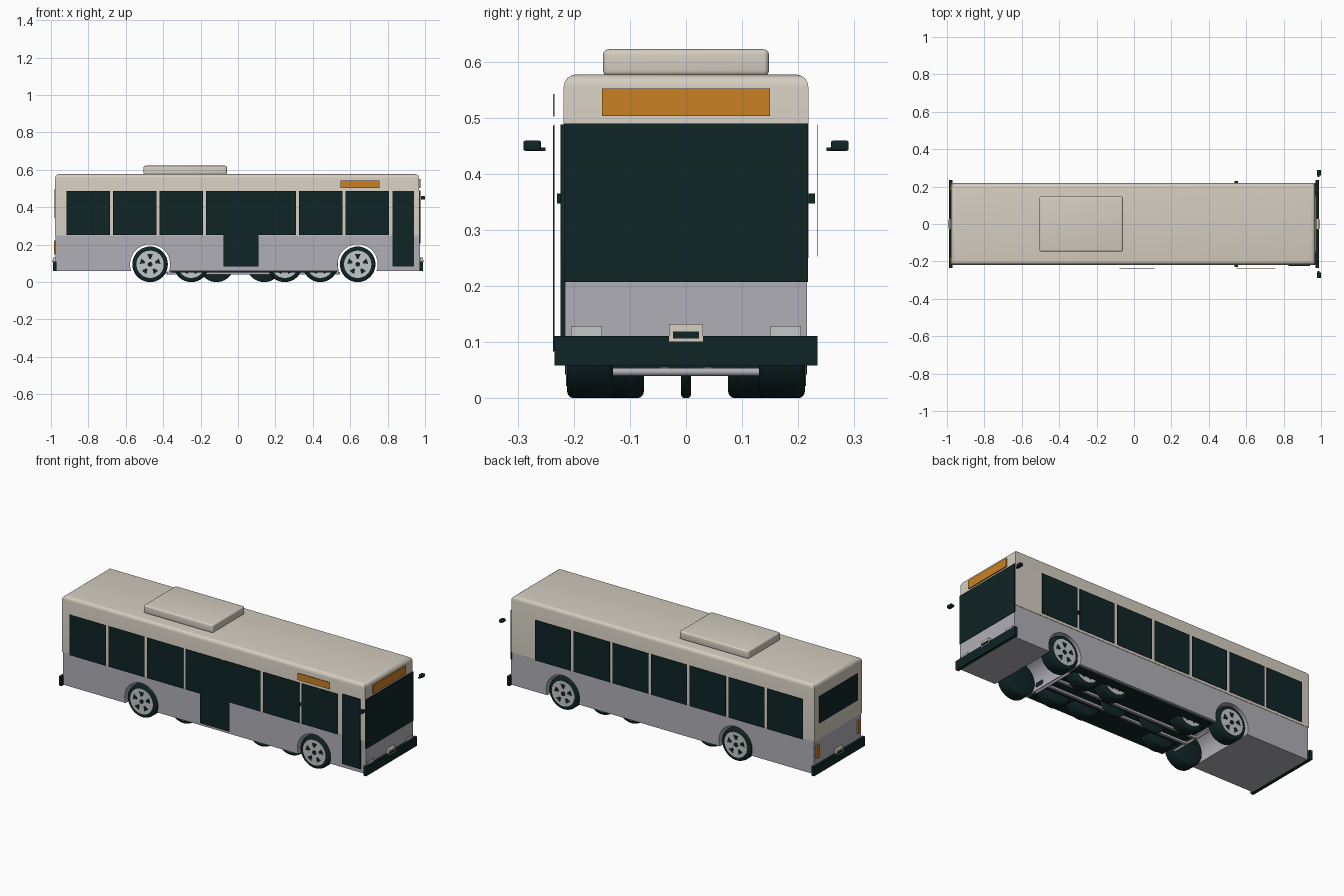
import bpy, bmesh, math
from mathutils import Matrix, Vector

cube = bpy.data.objects.get("Cube")
if cube:
    bpy.data.objects.remove(cube, do_unlink=True)


def material(name, rgb):
    m = bpy.data.materials.new(name)
    m.use_nodes = True
    m.diffuse_color = (*rgb, 1)
    bsdf = next(n for n in m.node_tree.nodes if n.type == 'BSDF_PRINCIPLED')
    bsdf.inputs["Base Color"].default_value = (*rgb, 1)
    return m


CREAM = material("warm cream", (0.66, 0.61, 0.53))
GREY = material("cool grey", (0.43, 0.43, 0.47))
DARK = material("dark teal black", (0.005, 0.018, 0.019))
AMBER = material("amber", (0.60, 0.22, 0.018))
SILVER = material("silver", (0.55, 0.57, 0.57))


def finish(name, bm, mat):
    bmesh.ops.recalc_face_normals(bm, faces=bm.faces)
    me = bpy.data.meshes.new(name)
    bm.to_mesh(me)
    bm.free()
    ob = bpy.data.objects.new(name, me)
    bpy.context.collection.objects.link(ob)
    me.materials.append(mat)
    return ob


def smooth(ob):
    bpy.ops.object.select_all(action='DESELECT')
    ob.select_set(True)
    bpy.context.view_layer.objects.active = ob
    bpy.ops.object.shade_smooth_by_angle(angle=math.radians(40))


def box(name, mat, x, y, z, bevel=0, pick=None):
    """Box from (min, max) ranges, bevelling the edges chosen by pick."""
    bm = bmesh.new()
    bmesh.ops.create_cube(bm, size=1)
    for v in bm.verts:
        v.co = Vector([r[0] if c < 0 else r[1] for c, r in zip(v.co, (x, y, z))])
    if bevel:
        edges = [e for e in bm.edges if pick is None or pick(e)]
        bmesh.ops.bevel(bm, geom=edges, offset=bevel, segments=4,
                        profile=0.5, affect='EDGES')
    ob = finish(name, bm, mat)
    if bevel:
        smooth(ob)
    return ob


def cylinder(name, mat, x, y, z, radius, bevel=0, sides=40):
    """Cylinder along y, spanning the range y."""
    bm = bmesh.new()
    place = Matrix.Translation((x, (y[0] + y[1]) / 2, z)) @ Matrix.Rotation(math.pi / 2, 4, 'X')
    bmesh.ops.create_cone(bm, cap_ends=True, segments=sides, radius1=radius,
                          radius2=radius, depth=abs(y[1] - y[0]), matrix=place)
    if bevel:
        rims = [e for e in bm.edges if any(len(f.verts) > 4 for f in e.link_faces)]
        bmesh.ops.bevel(bm, geom=rims, offset=bevel, segments=3,
                        profile=0.5, affect='EDGES')
    ob = finish(name, bm, mat)
    smooth(ob)
    return ob


def span(side, a, b):
    return tuple(sorted((side * a, side * b)))


AXLES = (-0.47, 0.64)
R = 0.095

# Body shell: grey skirt and cream upper with rounded roof edges
lower = box("lower_body", GREY, (-0.975, 0.974), (-0.216, 0.216), (0.06, 0.25))
for x in AXLES:
    cutter = cylinder("arch_cutter", DARK, x, (-0.3, 0.3), R, 0.107, sides=48)
    cutter.hide_render = True
    cutter.hide_set(True)
    mod = lower.modifiers.new("arch", 'BOOLEAN')
    mod.object = cutter
    mod.solver = 'EXACT'

box("upper_body", CREAM, (-0.978, 0.969), (-0.218, 0.218), (0.25, 0.577), 0.022,
    lambda e: all(v.co.z > 0.5 for v in e.verts))
box("roof_unit", CREAM, (-0.505, -0.059), (-0.148, 0.148), (0.574, 0.622), 0.01)

# Underside
box("underbody", DARK, (-0.36, 0.53), (-0.2, 0.2), (0.052, 0.062))
for s in (-1, 1):
    box("chassis_rail", GREY, (-0.38, 0.54), span(s, 0.03, 0.045), (0.04, 0.056))
for x in (-0.38, 0.54):
    cylinder("cross_bar", GREY, x, (-0.13, 0.13), 0.047, 0.007, sides=16)


def wheel(name, x, side, inner, outer):
    cylinder(name + "_tyre", DARK, x, span(side, inner, outer), R, R, 0.012)
    cylinder(name + "_rim", SILVER, x, span(side, outer - 0.01, outer + 0.002), R, 0.073)
    cylinder(name + "_hub", DARK, x, span(side, outer, outer + 0.004), R, 0.013, sides=20)
    # Five wedge openings between the spokes
    bm = bmesh.new()
    for k in range(5):
        a = math.tau * k / 5 + math.pi / 2
        loop = []
        for r, w in ((0.030, -0.16), (0.056, -0.27), (0.056, 0.27), (0.030, 0.16)):
            loop.append(bm.verts.new((x + r * math.cos(a + w), side * (outer + 0.003),
                                      R + r * math.sin(a + w))))
        bm.faces.new(loop)
    ob = finish(name + "_openings", bm, DARK)
    solid = ob.modifiers.new("thickness", 'SOLIDIFY')
    solid.thickness = 0.002
    solid.offset = 0


for s in (-1, 1):
    for x in AXLES:
        wheel("main_wheel", x, s, 0.13, 0.212)
    for x in (-0.25, 0.25, 0.44):
        wheel("inner_wheel", x, s, 0.075, 0.15)
for x in (-0.115, 0.14):
    cylinder("centre_disc", DARK, x, (-0.009, 0.009), R, R, 0.007)

# Side windows, handles and mirrors
for s in (-1, 1):
    pane = span(s, 0.234, 0.2355)
    for i in range(7):
        x = -0.917 + i * 0.2485
        box("side_window", DARK, (x, x + 0.232), pane, (0.253, 0.488))
    box("side_marker", DARK, (0.537, 0.557), span(s, 0.216, 0.23), (0.347, 0.365))
    box("mirror", DARK, (0.979, 1.0), span(s, 0.258, 0.29), (0.441, 0.459), 0.004)
    box("mirror_arm", DARK, (0.982, 0.992), span(s, 0.25, 0.265), (0.441, 0.447))
    box("headlight", SILVER, (0.965, 0.979), span(s, 0.15, 0.205), (0.111, 0.129))
    box("tail_light", AMBER, (-0.983, -0.972), span(s, 0.178, 0.202), (0.147, 0.222))

# Doors and destination panel on the kerb side
KERB = (-0.237, -0.2345)
box("middle_door", DARK, (-0.078, 0.11), KERB, (0.083, 0.486))
box("front_door", DARK, (0.826, 0.941), (-0.2235, -0.215), (0.083, 0.488))
box("side_display", AMBER, (0.548, 0.757), KERB, (0.502, 0.542))

# Front and rear ends
box("windscreen", DARK, (0.968, 0.977), (-0.217, 0.217), (0.207, 0.49))
box("front_display", AMBER, (0.967, 0.976), (-0.15, 0.15), (0.503, 0.552))
box("rear_window", DARK, (-0.982, -0.975), (-0.175, 0.175), (0.342, 0.497))
for s in (-1, 1):
    box("bumper", DARK, span(s, 0.97, 0.988), (-0.234, 0.234), (0.058, 0.111))
    box("number_plate", CREAM, span(s, 0.972, 0.99), (-0.03, 0.03), (0.101, 0.132))
    box("plate_panel", DARK, span(s, 0.985, 0.992), (-0.023, 0.023), (0.106, 0.119))
